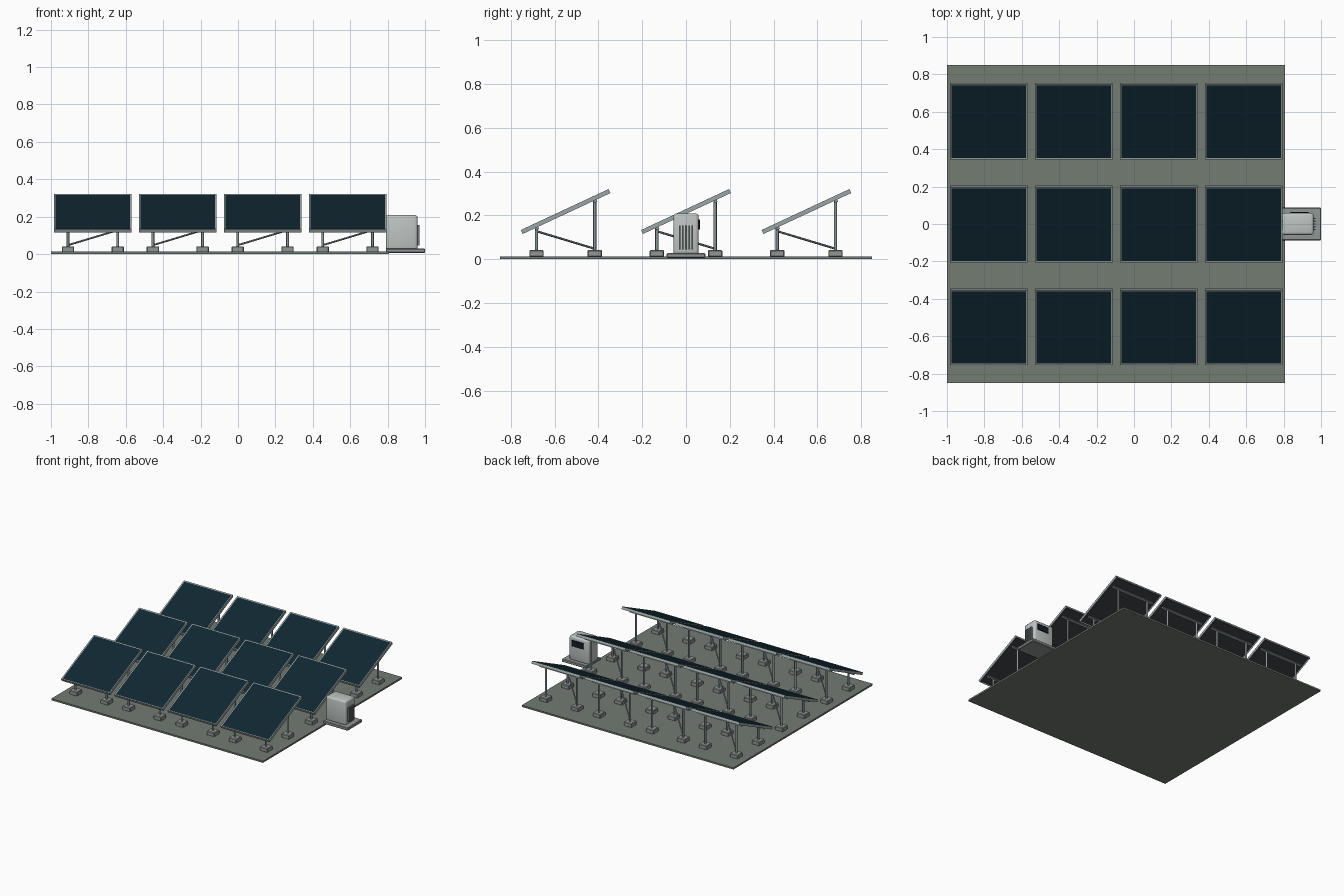
import bpy, bmesh, math
from mathutils import Vector, Matrix

if "Cube" in bpy.data.objects:
    bpy.data.objects.remove(bpy.data.objects["Cube"])


def material(name, rgb):
    m = bpy.data.materials.new(name)
    m.diffuse_color = (*rgb, 1)
    m.use_nodes = True
    m.node_tree.nodes["Principled BSDF"].inputs["Base Color"].default_value = m.diffuse_color
    return m


GROUND = material("ground_grey_green", (0.17, 0.20, 0.17))
CONCRETE = material("concrete", (0.28, 0.31, 0.30))
STEEL = material("galvanised_steel", (0.25, 0.30, 0.31))
FRAME = material("aluminium_frame", (0.33, 0.38, 0.39))
GLASS = material("solar_glass", (0.005, 0.020, 0.031))
BACK = material("dark_backsheet", (0.035, 0.042, 0.046))
CASE = material("cabinet_light_grey", (0.52, 0.56, 0.55))
FIN = material("fin_grey", (0.17, 0.20, 0.20))
SCREEN = material("dark_screen", (0.006, 0.014, 0.02))


def finish(name, bm, mats):
    me = bpy.data.meshes.new(name)
    bm.to_mesh(me)
    bm.free()
    for m in mats:
        me.materials.append(m)
    ob = bpy.data.objects.new(name, me)
    bpy.context.collection.objects.link(ob)
    return ob


def box(name, lo, hi, mat, bevel=0, segments=1):
    lo, hi = Vector(lo), Vector(hi)
    bm = bmesh.new()
    bmesh.ops.create_cube(bm, size=1, matrix=Matrix.Translation((lo + hi) / 2)
                          @ Matrix.Diagonal((*(hi - lo), 1)))
    if bevel:
        bmesh.ops.bevel(bm, geom=bm.edges[:], offset=bevel, segments=segments,
                        profile=0.5, affect='EDGES')
    return finish(name, bm, [mat])


def rod(name, a, b, r, mat, sides=8):
    a, b = Vector(a), Vector(b)
    bm = bmesh.new()
    turn = (b - a).to_track_quat('Z', 'Y').to_matrix().to_4x4()
    bmesh.ops.create_cone(bm, cap_ends=True, segments=sides, radius1=r, radius2=r,
                          depth=(b - a).length,
                          matrix=Matrix.Translation((a + b) / 2) @ turn)
    ob = finish(name, bm, [mat])
    for p in ob.data.polygons:
        p.use_smooth = len(p.vertices) == 4
    return ob


W, L, T = 0.414, 0.443, 0.020      # panel size
TILT = math.radians(25)
PANEL_Z = 0.218
BASE_TOP = 0.013
LEG = 0.133                        # leg offset from the panel centre


def panel(name, cx, cy):
    # framed slab: glass set into the top, backsheet set into the underside
    bm = bmesh.new()
    bmesh.ops.create_cube(bm, size=1, matrix=Matrix.Diagonal((W, L, T, 1)))
    bm.normal_update()
    for sign, index, depth in ((1, 1, -0.002), (-1, 2, -0.006)):
        f = next(f for f in bm.faces if f.normal.z * sign > 0.9)
        bmesh.ops.inset_region(bm, faces=[f], thickness=0.011, depth=0)
        bmesh.ops.translate(bm, verts=f.verts[:], vec=(0, 0, sign * depth))
        f.material_index = index
    ob = finish(name, bm, [FRAME, GLASS, BACK])
    ob.matrix_world = Matrix.Translation((cx, cy, PANEL_Z)) @ Matrix.Rotation(TILT, 4, 'X')


def under(dy):
    # height of the panel underside at a distance from its centre
    return PANEL_Z + dy * math.tan(TILT) - T / 2 / math.cos(TILT)


def panel_unit(cx, cy, tag):
    panel("solar_panel_" + tag, cx, cy)
    for dy, side in ((-LEG, "front"), (LEG, "back")):
        z = under(dy)
        # cross rail below the panel
        rail = box(f"{side}_rail_{tag}", (-W * 0.44, -0.008, -0.011), (W * 0.44, 0.008, 0.001), STEEL)
        rail.matrix_world = Matrix.Translation((cx, cy + dy, z)) @ Matrix.Rotation(TILT, 4, 'X')
        for dx, hand in ((-LEG, "left"), (LEG, "right")):
            x, y = cx + dx, cy + dy
            box(f"{side}_{hand}_footing_{tag}", (x - 0.033, y - 0.033, BASE_TOP - 0.003),
                (x + 0.033, y + 0.033, 0.042), CONCRETE, 0.004)
            rod(f"{side}_{hand}_post_{tag}", (x, y, 0.035), (x, y, z), 0.0075, STEEL)
    # diagonal brace
    rod("brace_" + tag, (cx - LEG, cy + LEG, 0.048),
        (cx + LEG, cy - LEG, 0.128), 0.005, STEEL, 6)


# ground slab and the panel array
box("ground_slab", (-1, -0.85, 0), (0.808, 0.85, BASE_TOP), GROUND)
for row in range(3):
    for col in range(4):
        panel_unit(-0.776 + 0.454 * col, (row - 1) * 0.55, f"{row + 1}_{col + 1}")

# inverter cabinet on its pad
box("cabinet_pad", (0.79, -0.088, 0.006), (1.0, 0.088, 0.029), CONCRETE, 0.004)
cabinet = box("inverter_cabinet", (0.79, -0.058, 0.022), (0.96, 0.058, 0.209), CASE, 0.014, 3)
for p in cabinet.data.polygons:
    p.use_smooth = True
bpy.context.view_layer.objects.active = cabinet
cabinet.select_set(True)
bpy.ops.object.shade_smooth_by_angle(angle=math.radians(35))

# cooling fins on the right, display on the back
for i in range(5):
    y = (i - 2) * 0.0145
    box(f"cooling_fin_{i + 1}", (0.955, y - 0.0035, 0.045), (0.971, y + 0.0035, 0.155), FIN)
box("display_screen", (0.835, 0.054, 0.135), (0.935, 0.064, 0.182), SCREEN, 0.002)
